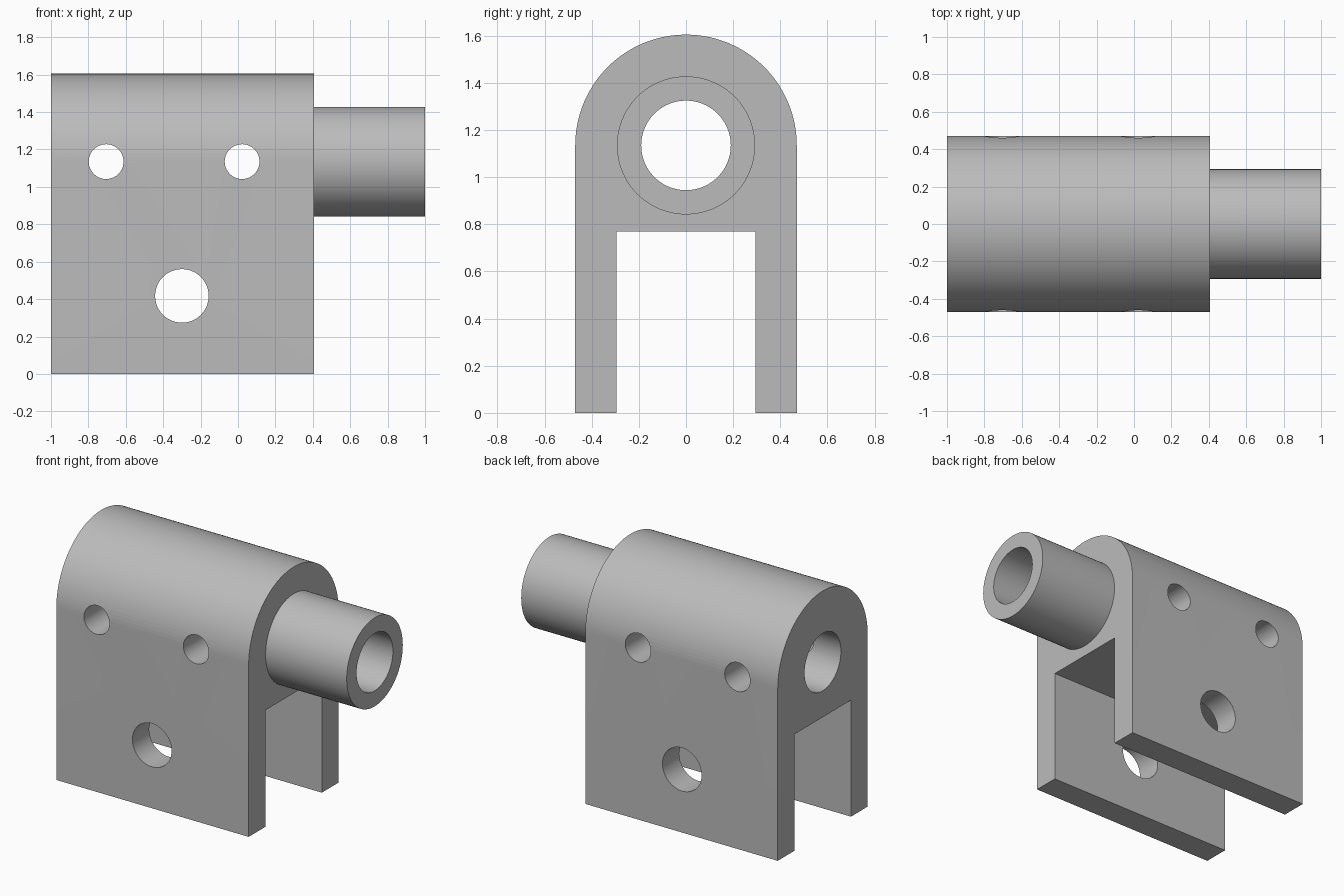
import bpy, bmesh
from math import cos, sin, pi, radians
from mathutils import Matrix

cube = bpy.data.objects.get("Cube")
if cube:
    bpy.data.objects.remove(cube, do_unlink=True)

grey = bpy.data.materials.new("plain grey")
grey.use_nodes = True
colour = (0.5, 0.5, 0.5, 1)
grey.diffuse_color = colour
grey.node_tree.nodes["Principled BSDF"].inputs["Base Color"].default_value = colour

LEFT, SHOULDER, RIGHT = -1.0, 0.407, 1.0
AXIS_Z, BODY_R, SLEEVE_R, BORE_R = 1.135, 0.47, 0.293, 0.19
SLOT_Y, SLOT_Z = 0.295, 0.77


def add_object(name, bm):
    bmesh.ops.recalc_face_normals(bm, faces=bm.faces)
    mesh = bpy.data.meshes.new(name)
    bm.to_mesh(mesh)
    bm.free()
    mesh.materials.append(grey)
    obj = bpy.data.objects.new(name, mesh)
    bpy.context.collection.objects.link(obj)
    return obj


def cylinder(name, centre, radius, length, axis):
    bm = bmesh.new()
    turn = Matrix.Rotation(pi / 2, 4, "Y" if axis == "X" else "X")
    bmesh.ops.create_cone(bm, cap_ends=True, segments=96, radius1=radius,
                          radius2=radius, depth=length,
                          matrix=Matrix.Translation(centre) @ turn)
    return add_object(name, bm)


def combine(target, tool, operation):
    mod = target.modifiers.new(operation.lower(), "BOOLEAN")
    mod.operation, mod.object, mod.solver = operation, tool, "EXACT"
    bpy.context.view_layer.objects.active = target
    bpy.ops.object.modifier_apply(modifier=mod.name)
    bpy.data.objects.remove(tool, do_unlink=True)


# Clevis body: round-topped fork profile, extruded along x
steps = 64
profile = [(BODY_R * cos(pi * i / steps), AXIS_Z + BODY_R * sin(pi * i / steps))
           for i in range(steps + 1)]
profile += [(-BODY_R, 0), (-SLOT_Y, 0), (-SLOT_Y, SLOT_Z),
            (SLOT_Y, SLOT_Z), (SLOT_Y, 0), (BODY_R, 0)]
bm = bmesh.new()
face = bm.faces.new([bm.verts.new((LEFT, y, z)) for y, z in profile])
extruded = bmesh.ops.extrude_face_region(bm, geom=[face])["geom"]
bmesh.ops.translate(bm, vec=(SHOULDER - LEFT, 0, 0),
                    verts=[v for v in extruded if isinstance(v, bmesh.types.BMVert)])
body = add_object("clevis_body", bm)

# Sleeve projecting from the right end
start = SHOULDER - 0.1
sleeve = cylinder("sleeve", ((start + RIGHT) / 2, 0, AXIS_Z), SLEEVE_R, RIGHT - start, "X")
combine(body, sleeve, "UNION")

# Long bore, two set-screw holes and the pin hole
combine(body, cylinder("bore", (0, 0, AXIS_Z), BORE_R, 3, "X"), "DIFFERENCE")
for x, z, radius in ((-0.705, AXIS_Z, 0.093), (0.022, AXIS_Z, 0.093), (-0.3, 0.417, 0.143)):
    combine(body, cylinder("cross_hole", (x, 0, z), radius, 2, "Y"), "DIFFERENCE")

# Smooth round surfaces, crisp edges
bpy.ops.object.select_all(action="DESELECT")
body.select_set(True)
bpy.context.view_layer.objects.active = body
bpy.ops.object.shade_smooth_by_angle(angle=radians(30))
